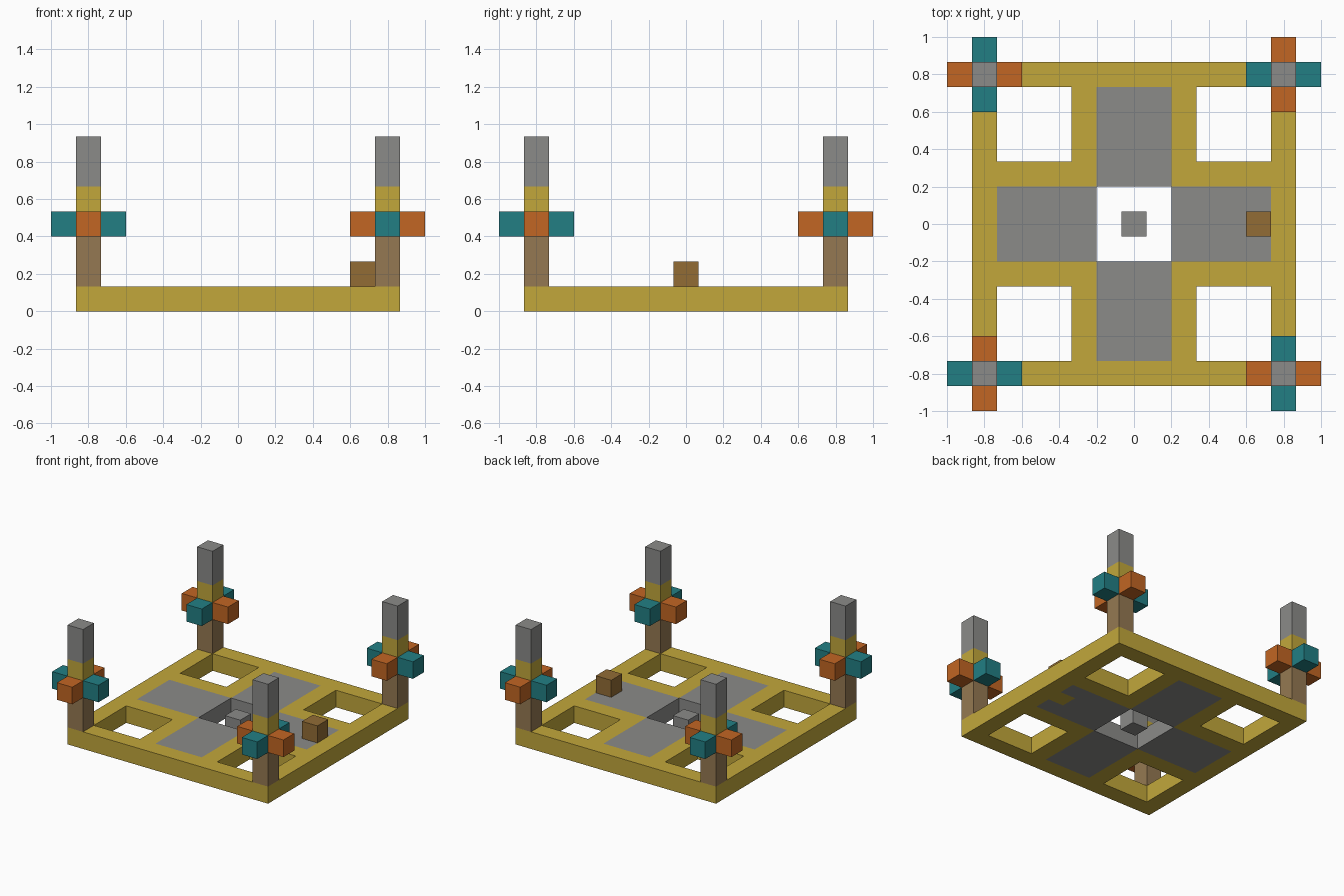
import bpy
import bmesh

U = 2 / 15  # edge of one block; all parts lie on this block grid

cube = bpy.data.objects.get("Cube")
if cube:
    bpy.data.objects.remove(cube, do_unlink=True)


def make_material(name, rgb):
    """Flat material from display-space 0-255 values."""
    linear = [((c / 255 + 0.055) / 1.055) ** 2.4 for c in rgb]
    mat = bpy.data.materials.new(name)
    mat.use_nodes = True
    mat.diffuse_color = (*linear, 1)
    bsdf = next(n for n in mat.node_tree.nodes if n.type == 'BSDF_PRINCIPLED')
    bsdf.inputs["Base Color"].default_value = (*linear, 1)
    return mat


yellow = make_material("yellow", (194, 167, 59))
grey = make_material("grey", (139, 139, 137))
tan = make_material("tan", (149, 121, 82))
brown = make_material("brown", (146, 108, 53))
teal = make_material("teal", (34, 127, 132))
orange = make_material("orange", (194, 102, 35))


def add_object(name, bm, mats):
    mesh = bpy.data.meshes.new(name)
    bm.to_mesh(mesh)
    bm.free()
    for mat in mats:
        mesh.materials.append(mat)
    obj = bpy.data.objects.new(name, mesh)
    bpy.context.collection.objects.link(obj)
    return obj


def block(name, x, y, level, mat, height=1):
    """Column of blocks at grid cell x, y starting at the given level."""
    bm = bmesh.new()
    bmesh.ops.create_cube(bm, size=U)
    bmesh.ops.scale(bm, vec=(1, 1, height), verts=bm.verts)
    centre = (x * U, y * U, (level + height / 2) * U)
    bmesh.ops.translate(bm, vec=centre, verts=bm.verts)
    return add_object(name, bm, [mat])


# Deck: square frame with corner openings, a central opening and grey arms
bm = bmesh.new()
bmesh.ops.create_grid(bm, x_segments=13, y_segments=13, size=6.5 * U)
openings = []
for face in bm.faces:
    c = face.calc_center_median()
    i, j = round(c.x / U), round(c.y / U)
    low, high = sorted((abs(i), abs(j)))
    if high <= 1 or (low >= 3 and high <= 5):
        openings.append(face)
    elif low <= 1 and high <= 5 and (i, j) != (5, 0):
        face.material_index = 1
bmesh.ops.delete(bm, geom=openings, context='FACES')
bmesh.ops.translate(bm, vec=(0, 0, U), verts=bm.verts)
deck = add_object("deck", bm, [yellow, grey])
solid = deck.modifiers.new("thickness", 'SOLIDIFY')
solid.thickness = U
solid.offset = -1

# Loose block in the central opening and the small block on the deck
block("centre_block", 0, 0, 0, grey)
block("deck_block", 5, 0, 1, brown)

# Corner posts with a ring of four coloured blocks each
for sx, side in ((-1, "right"), (1, "left")):
    for sy, end in ((-1, "front"), (1, "back")):
        label = f"{end}_{side}"
        x, y = 6 * sx, 6 * sy
        block(f"{label}_post_lower", x, y, 1, tan, 3)
        block(f"{label}_post_band", x, y, 4, yellow)
        block(f"{label}_post_top", x, y, 5, grey, 2)
        x_mat, y_mat = (teal, orange) if sx == sy else (orange, teal)
        for d, place in ((-1, "a"), (1, "b")):
            block(f"{label}_side_arm_{place}", x + d, y, 3, x_mat)
            block(f"{label}_depth_arm_{place}", x, y + d, 3, y_mat)
